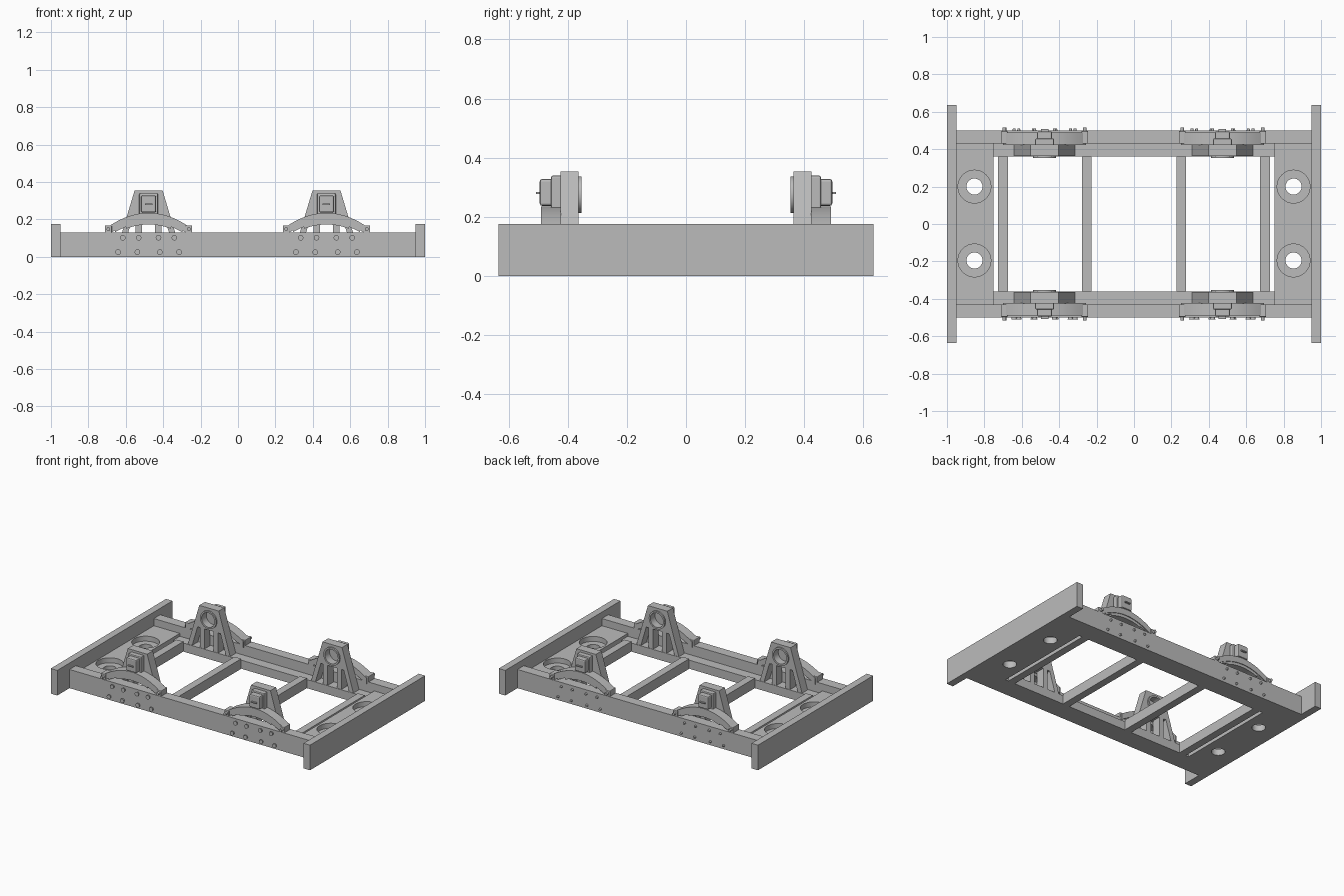
import bpy, bmesh
from math import pi
from mathutils import Matrix

cube = bpy.data.objects.get("Cube")
if cube:
    bpy.data.objects.remove(cube, do_unlink=True)

grey = bpy.data.materials.new("plain_grey")
grey.use_nodes = True
COLOUR = (0.5, 0.5, 0.5, 1)
grey.diffuse_color = COLOUR
grey.node_tree.nodes["Principled BSDF"].inputs["Base Color"].default_value = COLOUR


def finish(name, bm):
    bmesh.ops.recalc_face_normals(bm, faces=bm.faces)
    mesh = bpy.data.meshes.new(name)
    bm.to_mesh(mesh)
    bm.free()
    mesh.materials.append(grey)
    obj = bpy.data.objects.new(name, mesh)
    bpy.context.collection.objects.link(obj)
    return obj


def activate(obj):
    bpy.ops.object.select_all(action='DESELECT')
    obj.select_set(True)
    bpy.context.view_layer.objects.active = obj


def smooth(obj):
    activate(obj)
    bpy.ops.object.shade_smooth_by_angle(angle=0.6)
    return obj


def box(name, x, y, z, bevel=0):
    """Box from three (low, high) ranges."""
    bm = bmesh.new()
    bmesh.ops.create_cube(bm, size=1)
    for v in bm.verts:
        v.co = [(r[0] + r[1]) / 2 + c * (r[1] - r[0]) for r, c in zip((x, y, z), v.co)]
    if bevel:
        bmesh.ops.bevel(bm, geom=bm.edges[:], offset=bevel, segments=2,
                        profile=0.5, affect='EDGES')
    return finish(name, bm)


def prism(name, outline, y0, y1):
    """Extrude an x-z outline along y."""
    bm = bmesh.new()
    face = bm.faces.new([bm.verts.new((x, y0, z)) for x, z in outline])
    new = bmesh.ops.extrude_face_region(bm, geom=[face])["geom"]
    moved = [g for g in new if isinstance(g, bmesh.types.BMVert)]
    bmesh.ops.translate(bm, verts=moved, vec=(0, y1 - y0, 0))
    return finish(name, bm)


def rod(name, centre, r1, r2, depth, axis='Z', sides=32):
    """Cylinder or cone, r1 at the low end of the axis."""
    bm = bmesh.new()
    turn = Matrix.Rotation(-pi / 2, 4, 'X') if axis == 'Y' else Matrix()
    bmesh.ops.create_cone(bm, cap_ends=True, segments=sides, radius1=r1, radius2=r2,
                          depth=depth, matrix=Matrix.Translation(centre) @ turn)
    return smooth(finish(name, bm))


def cut(obj, cutter):
    activate(obj)
    mod = obj.modifiers.new("cut", 'BOOLEAN')
    mod.operation, mod.solver, mod.object = 'DIFFERENCE', 'EXACT', cutter
    bpy.ops.object.modifier_apply(modifier=mod.name)


def span(a, b):
    return (min(a, b), max(a, b))


LEDGE, PLATE, RAIL = 0.06, 0.08, 0.13

# End beams, counterbored end plates and cross members
for s, side in ((1, "left"), (-1, "right")):
    box(f"end_beam_{side}", span(s * 0.95, s), (-0.635, 0.635), (0, 0.175))
    plate = box(f"end_plate_{side}", span(s * 0.75, s * 0.95), (-0.43, 0.43), (0, PLATE))
    for y in (-0.195, 0.2):
        for radius, low in ((0.043, -0.1), (0.088, 0.045)):
            tool = rod("hole_cutter", (s * 0.853, y, (low + 0.2) / 2),
                       radius, radius, 0.2 - low)
            cut(plate, tool)
            bpy.data.objects.remove(tool, do_unlink=True)
    smooth(plate)
    for label, x in (("inner", 0.253), ("outer", 0.7)):
        box(f"cross_member_{label}_{side}", (s * x - 0.026, s * x + 0.026),
            (-0.36, 0.36), (0, 0.07))

# Side rails with inner ledges
for s, side in ((-1, "front"), (1, "back")):
    box(f"side_rail_{side}", (-0.95, 0.95), span(s * 0.43, s * 0.5), (0, RAIL))
    box(f"rail_ledge_{side}", (-0.75, 0.75), span(s * 0.36, s * 0.43), (0, LEDGE))


def mirrored(half):
    return half + [(-x, z) for x, z in reversed(half)]


# Pedestal: sloped sides, four legs and the gaps between them
pedestal_half = [(0.075, 0.354), (0.163, LEDGE), (0.13, LEDGE), (0.088, 0.2),
                 (0.07, 0.2), (0.07, LEDGE), (0.035, LEDGE), (0.035, 0.2)]


def arch(top, rise, thick, reach, steps=20):
    xs = [reach * (2 * i / steps - 1) for i in range(steps + 1)]
    upper = [(x, top - rise * (x / 0.21) ** 2) for x in xs]
    lower = [(x, z - thick) for x, z in reversed(upper)]
    return upper + lower


def axle_unit(cx, s, tag):
    def shift(points):
        return [(cx + x, z) for x, z in points]

    # Pedestal and bearing ring with a blind bore facing inwards
    tower = prism(f"pedestal_{tag}", shift(mirrored(pedestal_half)), s * 0.363, s * 0.425)
    ring = rod(f"bearing_ring_{tag}", (cx, s * 0.359, 0.275), 0.062, 0.062, 0.012, 'Y')
    tool = rod("bore_cutter", (cx, s * 0.36, 0.275), 0.05, 0.05, 0.09, 'Y')
    for part in (tower, ring):
        cut(part, tool)
        smooth(part)
    bpy.data.objects.remove(tool, do_unlink=True)

    # Axle box in two steps, with a cover and a bar
    box(f"axle_box_{tag}", (cx - 0.05, cx + 0.05), span(s * 0.42, s * 0.457),
        (0.225, 0.339), 0.006)
    box(f"axle_box_cover_{tag}", (cx - 0.04, cx + 0.04), span(s * 0.45, s * 0.495),
        (0.237, 0.328), 0.008)
    box(f"cover_bar_{tag}", (cx - 0.02, cx + 0.02), span(s * 0.49, s * 0.507),
        (0.277, 0.284))

    # Leaf spring with shorter lower leaves, lugs and pins
    smooth(prism(f"spring_{tag}", shift(arch(0.235, 0.07, 0.042, 0.222)), s * 0.423, s * 0.49))
    for i, reach in enumerate((0.18, 0.12)):
        smooth(prism(f"spring_leaf_{i}_{tag}",
                     shift(arch(0.195 - 0.01 * i, 0.07, 0.012, reach)),
                     s * 0.43, s * 0.485))
    for e in (-1, 1):
        x = cx + e * 0.215
        box(f"spring_lug_{tag}", (x - 0.018, x + 0.018), span(s * 0.43, s * 0.497),
            (0.12, 0.168), 0.004)
        rod(f"spring_pin_{tag}", (x, s * 0.475, 0.148), 0.01, 0.01, 0.08, 'Y', 12)

    # Rivets on the outer face of the rail
    for z, near, far in ((0.102, 0.053, 0.138), (0.025, 0.06, 0.163)):
        for x in (-far, -near, near, far):
            rod(f"rivet_{tag}", (cx + x, s * 0.504, z), 0.012 - 0.003 * s,
                0.012 - 0.005 * (s + 1) / 2, 0.014, 'Y', 12)


for cx, side in ((-0.478, "right"), (0.473, "left")):
    for s, face in ((-1, "front"), (1, "back")):
        axle_unit(cx, s, f"{face}_{side}")
